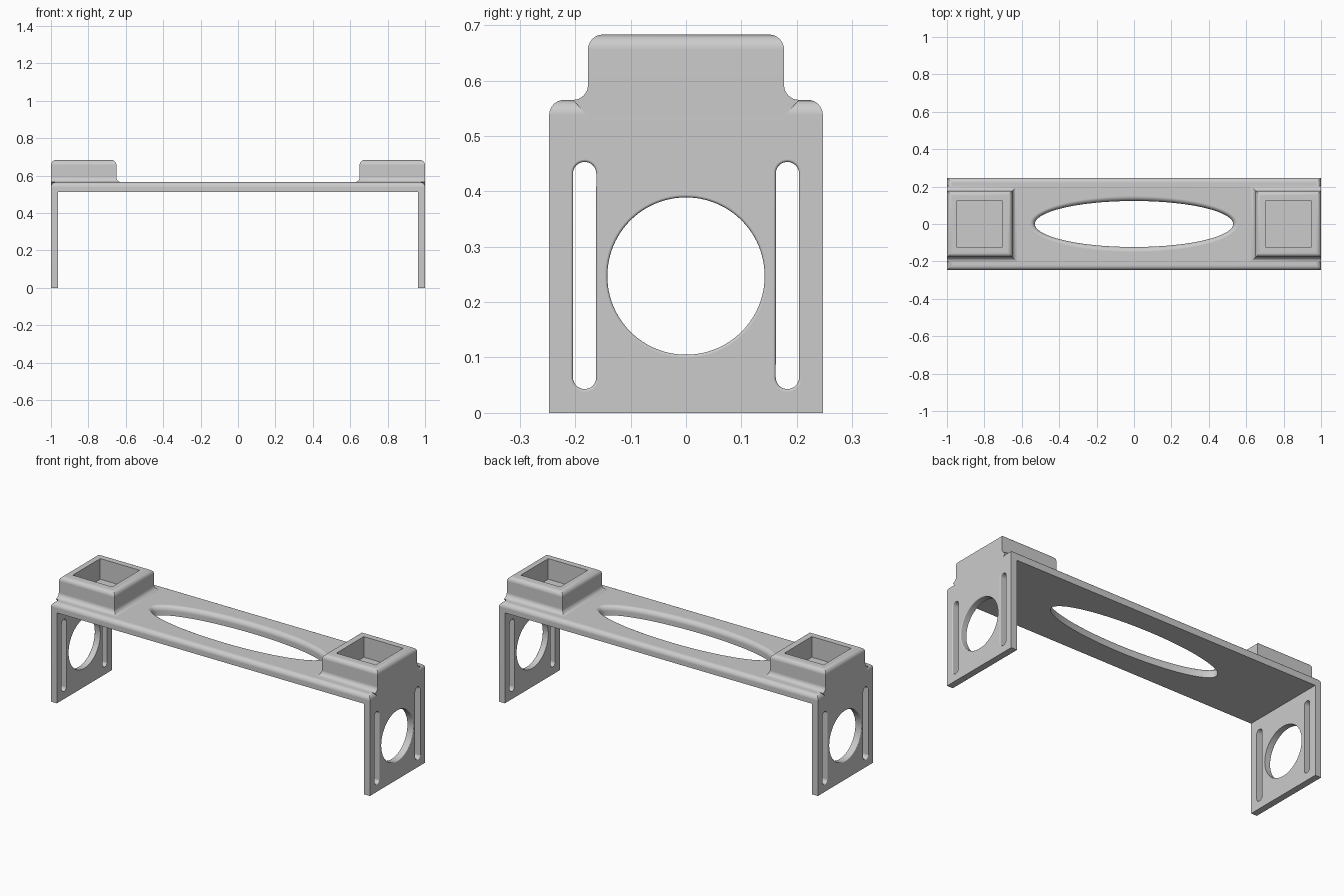
import bpy, bmesh
from math import sin, cos, pi

if "Cube" in bpy.data.objects:
    bpy.data.objects.remove(bpy.data.objects["Cube"], do_unlink=True)

LEN, HALF_Y, DECK, TOP = 1.0, 0.247, 0.565, 0.683
R = 0.027
ARC = [i / 8 * pi / 2 for i in range(9)]

grey = bpy.data.materials.new("plain grey")
grey.use_nodes = True
grey.diffuse_color = (0.6, 0.6, 0.6, 1)
grey.node_tree.nodes["Principled BSDF"].inputs["Base Color"].default_value = grey.diffuse_color


def loft(name, rings):
    """Closed solid through a stack of equal-length rings of 3D points."""
    bm = bmesh.new()
    loops = [[bm.verts.new(p) for p in ring] for ring in rings]
    for a, b in zip(loops, loops[1:]):
        for i in range(len(a)):
            j = (i + 1) % len(a)
            bm.faces.new((a[i], a[j], b[j], b[i]))
    bm.faces.new(loops[0])
    bm.faces.new(loops[-1])
    bmesh.ops.recalc_face_normals(bm, faces=bm.faces)
    mesh = bpy.data.meshes.new(name)
    bm.to_mesh(mesh)
    bm.free()
    mesh.materials.append(grey)
    obj = bpy.data.objects.new(name, mesh)
    bpy.context.collection.objects.link(obj)
    return obj


def rect(x0, x1, y, z):
    return [(x0, -y, z), (x1, -y, z), (x1, y, z), (x0, y, z)]


def oval(a, b, n=96):
    return [(a * cos(2 * pi * i / n), b * sin(2 * pi * i / n)) for i in range(n)]


def slot(radius, half_straight, n=32):
    pts = oval(radius, radius, n)
    return [(u, v + (half_straight if i < n // 2 else -half_straight))
            for i, (u, v) in enumerate(pts)]


def flare(start, face, r):
    """(outward offset, depth) steps of a hole that rounds out at the face."""
    return ([(0, start)]
            + [(r * (1 - cos(t)), face - r + r * sin(t)) for t in ARC]
            + [(r, face + 0.03)])


def activate(obj):
    bpy.ops.object.select_all(action='DESELECT')
    obj.select_set(True)
    bpy.context.view_layer.objects.active = obj


def cut(target, cutter):
    cutter.hide_render = True
    mod = target.modifiers.new("cut", 'BOOLEAN')
    mod.operation, mod.solver, mod.object = 'DIFFERENCE', 'EXACT', cutter
    activate(target)
    bpy.ops.object.modifier_apply(modifier=mod.name)
    bpy.data.objects.remove(cutter, do_unlink=True)


def finish(obj):
    activate(obj)
    bpy.ops.object.shade_smooth_by_angle(angle=pi / 6)
    mod = obj.modifiers.new("even shading", 'WEIGHTED_NORMAL')
    mod.keep_sharp = True


# Bridge frame: block with rounded top edges, hollowed into a deck and two legs
rings = [rect(-LEN, LEN, HALF_Y, 0)]
for t in ARC:
    inset = R * (1 - cos(t))
    rings.append(rect(-LEN + inset, LEN - inset, HALF_Y - inset, DECK - R + R * sin(t)))
frame = loft("bridge_frame", rings)
cut(frame, loft("hollow_cutter", [rect(-0.963, 0.963, 1, -1), rect(-0.963, 0.963, 1, 0.513)]))

# Oval deck opening with a rounded upper rim
cut(frame, loft("oval_cutter", [[(x, y, z) for x, y in oval(0.53 + o, 0.123 + o)]
                                for o, z in flare(0.4, DECK, R)]))

# Round opening and two slots in each leg
for side in (-1, 1):
    steps = flare(0.9, LEN, 0.005)
    cut(frame, loft("round_cutter", [[(side * x, y, z + 0.247) for y, z in oval(0.142 + o, 0.142 + o)]
                                     for o, x in steps]))
    for sy in (-1, 1):
        cut(frame, loft("slot_cutter", [[(side * x, y + sy * 0.183, z + 0.248)
                                         for y, z in slot(0.021 + o, 0.184)]
                                        for o, x in steps]))
finish(frame)

# Square sockets: filleted foot, rounded rim and open pocket
for side, name in ((1, "left_socket"), (-1, "right_socket")):
    profile = [(0, 0.535)]
    profile += [(R * (1 - sin(t)), DECK + R * (1 - cos(t))) for t in ARC]
    profile += [(R * (cos(t) - 1), TOP - R + R * sin(t)) for t in ARC]
    rings = [rect(side * (0.65 - o), side * (LEN + min(o, 0)), 0.177 + o, z) for o, z in profile]
    rings += [rect(side * 0.703, side * 0.95, 0.123, z) for z in (TOP, DECK + 0.001)]
    finish(loft(name, rings))
